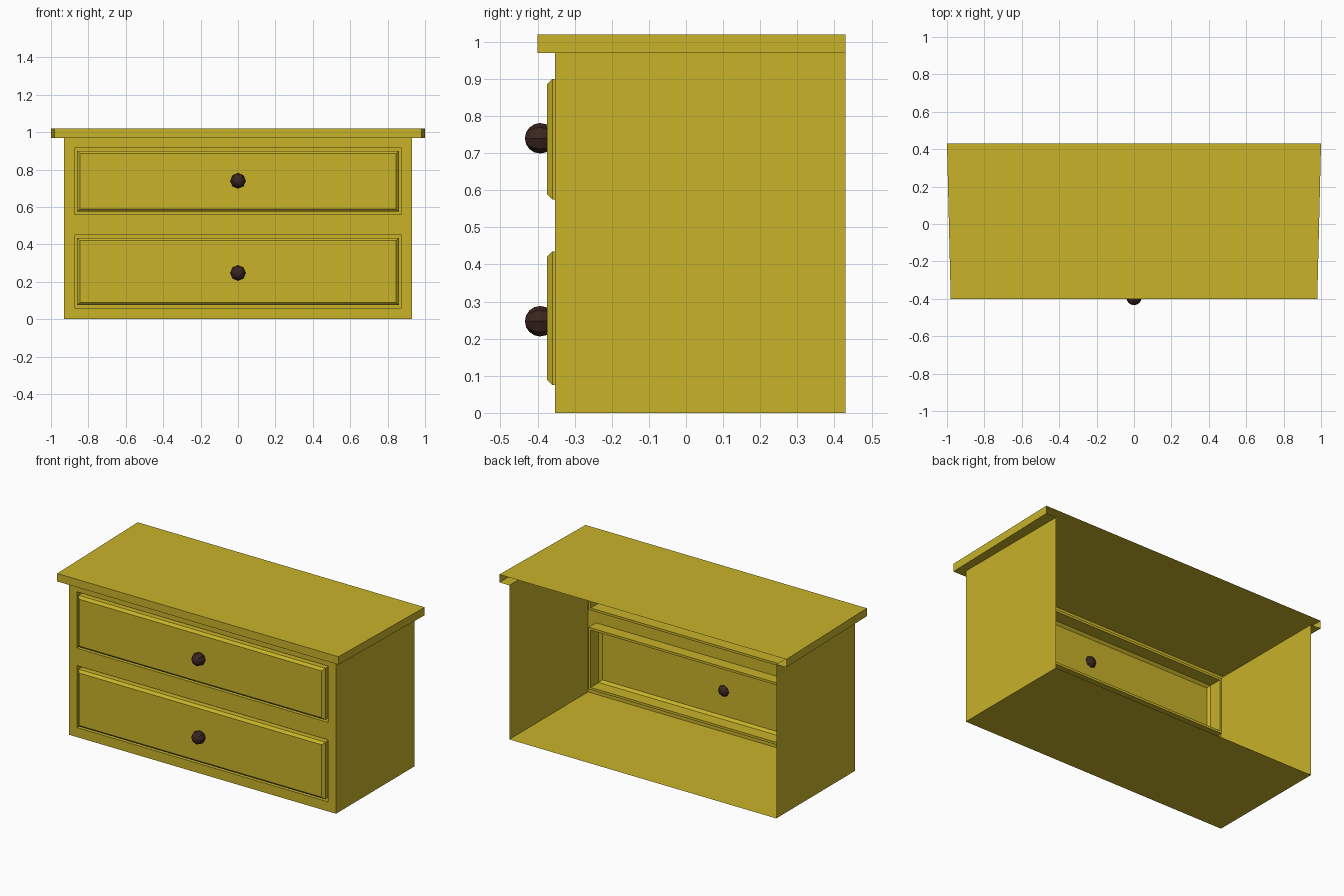
import bpy, bmesh, math
from mathutils import Matrix

if "Cube" in bpy.data.objects:
    bpy.data.objects.remove(bpy.data.objects["Cube"])


def material(name, color):
    m = bpy.data.materials.new(name)
    m.diffuse_color = (*color, 1)
    m.use_nodes = True
    m.node_tree.nodes["Principled BSDF"].inputs["Base Color"].default_value = m.diffuse_color
    return m


paint = material("yellow_paint", (0.58, 0.45, 0.022))
dark = material("dark_knob", (0.045, 0.019, 0.014))


def finish(bm, name, mat, weld=True):
    if weld:
        bmesh.ops.remove_doubles(bm, verts=bm.verts, dist=1e-5)
    mesh = bpy.data.meshes.new(name)
    bm.to_mesh(mesh)
    bm.free()
    mesh.materials.append(mat)
    obj = bpy.data.objects.new(name, mesh)
    bpy.context.collection.objects.link(obj)
    return obj


def quad(bm, *pts):
    bm.faces.new([bm.verts.new(p) for p in pts])


def bridge(bm, a, b, closed=False):
    n = len(a)
    for i in range(n if closed else n - 1):
        j = (i + 1) % n
        quad(bm, a[i], a[j], b[j], b[i])


def u_path(back_x, front_x, front_y, z):
    # left side, front, right side; the back stays open
    return [(-back_x, BACK, z), (-front_x, front_y, z),
            (front_x, front_y, z), (back_x, BACK, z)]


def rect(x, z0, z1, y):
    return [(-x, y, z0), (x, y, z0), (x, y, z1), (-x, y, z1)]


BACK, FRONT, SIDE, H = 0.43, -0.353, 0.93, 0.97
OPEN_X = 0.875
drawers = [(0.06, 0.45), (0.56, 0.915)]

# Cabinet shell: floor, two side walls and front frame, open at the back
bm = bmesh.new()
low, high = u_path(SIDE, SIDE, FRONT, 0), u_path(SIDE, SIDE, FRONT, H)
for i in (0, 2):
    bridge(bm, low[i:i + 2], high[i:i + 2])
quad(bm, *reversed(low))
xs = [-SIDE, -OPEN_X, OPEN_X, SIDE]
zs = [0, *drawers[0], *drawers[1], H]
for i in range(3):
    for j in range(5):
        if i == 1 and j in (1, 3):
            continue
        quad(bm, (xs[i], FRONT, zs[j]), (xs[i + 1], FRONT, zs[j]),
             (xs[i + 1], FRONT, zs[j + 1]), (xs[i], FRONT, zs[j + 1]))
finish(bm, "cabinet_shell", paint)

# Overhanging top: under-lip, skirt and slightly tapered board
bm = bmesh.new()
skirt_low, skirt_high = u_path(1, 0.98, -0.40, H), u_path(1, 0.98, -0.40, 1.02)
bridge(bm, high, skirt_low)
bridge(bm, skirt_low, skirt_high)
quad(bm, *skirt_high)
finish(bm, "top_board", paint)

# Drawer fronts: deep groove, then a raised bevelled panel (inset, y)
profile = [(0, FRONT), (0, -0.28), (0.015, -0.28), (0.015, -0.36), (0.03, -0.375)]
for name, (z0, z1) in zip(("lower", "upper"), drawers):
    bm = bmesh.new()
    loops = [rect(OPEN_X - d, z0 + d, z1 - d, y) for d, y in profile]
    for a, b in zip(loops, loops[1:]):
        bridge(bm, a, b, closed=True)
    quad(bm, *loops[-1])
    finish(bm, name + "_drawer_front", paint)

    # Faceted round knob pushed through the panel
    bm = bmesh.new()
    bmesh.ops.create_uvsphere(bm, u_segments=8, v_segments=8, radius=0.041,
                              matrix=Matrix.Rotation(math.pi / 2, 4, 'X'))
    knob = finish(bm, name + "_knob", dark)
    knob.location = (0, -0.393, 0.247 if name == "lower" else 0.74)
